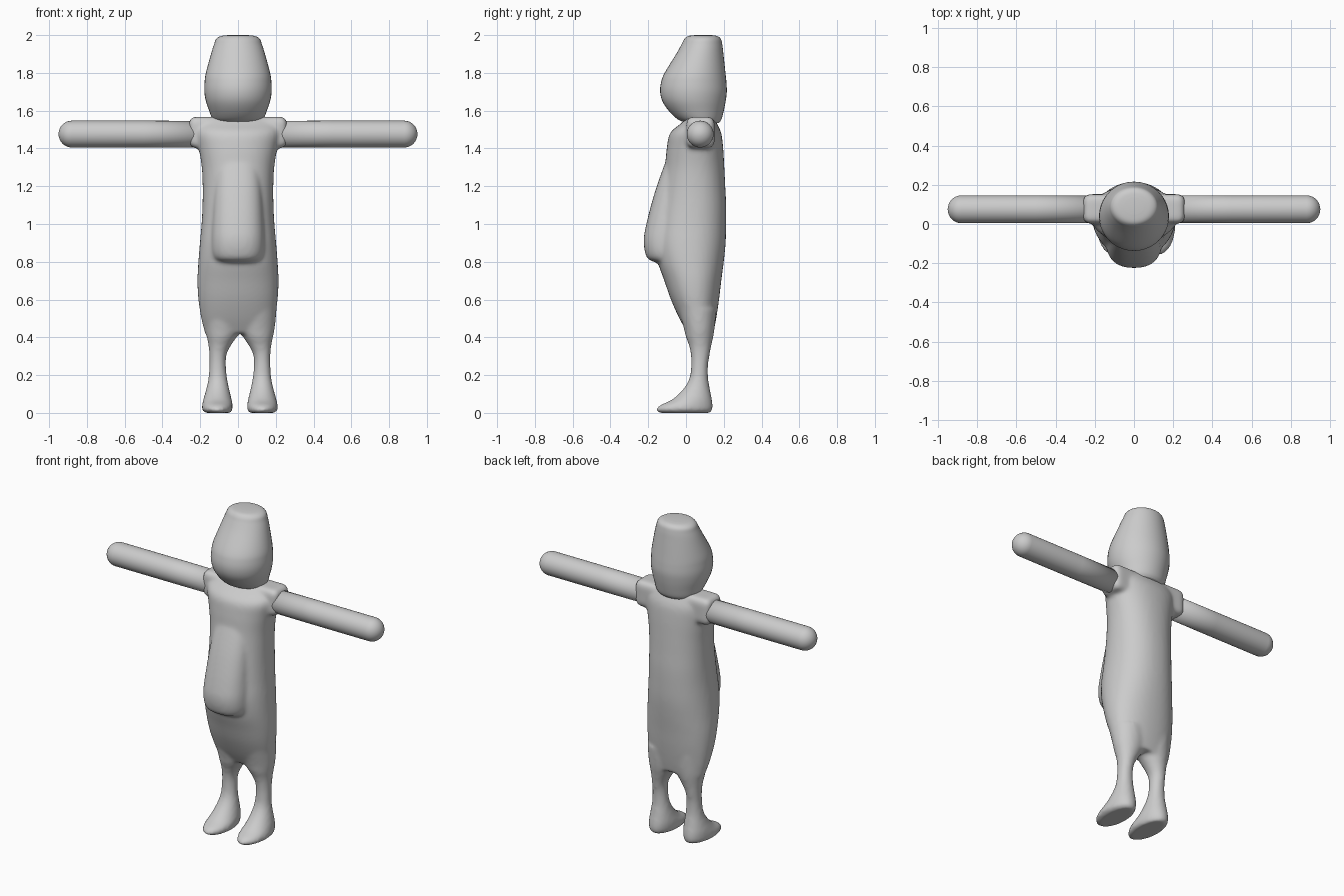
import bpy, bmesh, math
from mathutils import Vector

SEG = 40


def spline(rows, steps=5):
    """Catmull-Rom interpolation of section rows."""
    rows = [Vector(r) for r in rows]
    out = []
    for i in range(len(rows) - 1):
        p0, p1, p2 = rows[max(i - 1, 0)], rows[i], rows[i + 1]
        p3 = rows[min(i + 2, len(rows) - 1)]
        for k in range(steps):
            t = k / steps
            out.append(p1 + (p2 - p0) * (t / 2)
                       + (p0 * 2 - p1 * 5 + p2 * 4 - p3) * (t * t / 2)
                       + (p1 * 3 - p0 - p2 * 3 + p3) * (t ** 3 / 2))
    return out + [rows[-1]]


def loft(bm, rows, power=2.0):
    """Skin closed rings; each row is (z, x_min, x_max, y_front, y_back)."""
    rings = []
    for z, x0, x1, y0, y1 in spline(rows):
        ring = []
        for i in range(SEG):
            a = math.tau * i / SEG
            c, s = math.cos(a), math.sin(a)
            u = math.copysign(abs(c) ** (2 / power), c)
            v = math.copysign(abs(s) ** (2 / power), s)
            ring.append(bm.verts.new(((x0 + x1) / 2 + u * (x1 - x0) / 2,
                                      (y0 + y1) / 2 + v * (y1 - y0) / 2, z)))
        rings.append(ring)
    for a, b in zip(rings, rings[1:]):
        for i in range(SEG):
            j = (i + 1) % SEG
            bm.faces.new((a[i], a[j], b[j], b[i]))
    bm.faces.new(rings[0][::-1])
    bm.faces.new(rings[-1])


def sym(rows):
    return [(z, -h, h, f, b) for z, h, f, b in rows]


def finish(bm, name):
    bmesh.ops.recalc_face_normals(bm, faces=bm.faces)
    for f in bm.faces:
        f.smooth = True
    me = bpy.data.meshes.new(name)
    bm.to_mesh(me)
    bm.free()
    ob = bpy.data.objects.new(name, me)
    bpy.context.collection.objects.link(ob)
    return ob


# Torso
bm = bmesh.new()
loft(bm, sym([
    (0.42, 0.175, 0.01, 0.145), (0.50, 0.195, -0.035, 0.16), (0.60, 0.21, -0.08, 0.175),
    (0.70, 0.215, -0.115, 0.187), (0.80, 0.21, -0.15, 0.20), (0.90, 0.202, -0.165, 0.21),
    (1.00, 0.193, -0.155, 0.213), (1.10, 0.188, -0.14, 0.213), (1.20, 0.187, -0.125, 0.208),
    (1.30, 0.192, -0.112, 0.203), (1.40, 0.208, -0.102, 0.197), (1.48, 0.225, -0.085, 0.187),
    (1.53, 0.22, -0.03, 0.165), (1.565, 0.20, 0.01, 0.145)]), 2.2)

# Belly pouch
loft(bm, sym([
    (0.79, 0.09, -0.13, 0.05), (0.81, 0.125, -0.195, 0.05), (0.85, 0.14, -0.217, 0.05),
    (0.92, 0.142, -0.224, 0.05), (1.00, 0.138, -0.21, 0.05), (1.10, 0.132, -0.185, 0.05),
    (1.20, 0.125, -0.155, 0.05), (1.32, 0.11, -0.112, 0.05), (1.40, 0.08, -0.08, 0.05)]), 2.4)

# Legs with feet, mirrored about a slightly offset centre
LEG = [(0.0, 0.05, 0.18, -0.14, 0.13), (0.015, 0.04, 0.20, -0.158, 0.14),
       (0.04, 0.038, 0.20, -0.138, 0.142), (0.07, 0.043, 0.194, -0.075, 0.138),
       (0.12, 0.055, 0.18, -0.02, 0.128), (0.18, 0.067, 0.167, 0.017, 0.118),
       (0.25, 0.074, 0.162, 0.027, 0.117), (0.31, 0.070, 0.162, 0.025, 0.126),
       (0.36, 0.045, 0.167, 0.015, 0.135), (0.40, 0.018, 0.175, 0.0, 0.144),
       (0.45, -0.01, 0.185, -0.012, 0.152), (0.55, -0.02, 0.195, -0.04, 0.16)]
for s in (-1, 1):
    loft(bm, [(z, 0.01 + s * (a if s > 0 else b), 0.01 + s * (b if s > 0 else a), f, k)
              for z, a, b, f, k in LEG])

# Short sleeves
for s in (-1, 1):
    geo = bmesh.ops.create_cube(bm, size=1)["verts"]
    for v in geo:
        v.co = Vector((s * 0.175 + v.co.x * 0.17, 0.077 + v.co.y * 0.15, 1.485 + v.co.z * 0.165))
    edges = list({e for v in geo for e in v.link_edges})
    bmesh.ops.bevel(bm, geom=edges, offset=0.035, segments=4, profile=0.5, affect='EDGES')

# Fuse the body into one smooth skin
body = finish(bm, "body")
m = body.modifiers.new("fuse", 'REMESH')
m.mode = 'VOXEL'
m.voxel_size = 0.011
m.use_smooth_shade = True
m = body.modifiers.new("soften", 'SMOOTH')
m.factor = 0.5
m.iterations = 8

# Head with flat crown
bm = bmesh.new()
loft(bm, sym([
    (1.535, 0.115, 0.0, 0.175), (1.555, 0.135, -0.045, 0.188), (1.60, 0.153, -0.092, 0.20),
    (1.65, 0.17, -0.125, 0.21), (1.70, 0.178, -0.137, 0.216), (1.75, 0.177, -0.132, 0.214),
    (1.80, 0.17, -0.113, 0.209), (1.90, 0.143, -0.052, 0.198), (1.95, 0.127, -0.024, 0.192),
    (1.98, 0.115, -0.008, 0.184), (1.995, 0.09, 0.012, 0.165), (2.0, 0.05, 0.05, 0.135)]))
finish(bm, "head")

# Arms: round-ended tubes
for s, side in ((-1, "left"), (1, "right")):
    bm = bmesh.new()
    prof = [(0.15, 0.07), (0.50, 0.071)]
    prof += [(0.88 + 0.07 * math.sin(t), 0.071 * math.cos(t))
             for t in (math.pi / 2 * i / 8 for i in range(8))] + [(0.95, 0.004)]
    rings = [[bm.verts.new((s * x, 0.075 + r * math.cos(math.tau * i / 32),
                            1.476 + r * math.sin(math.tau * i / 32))) for i in range(32)]
             for x, r in prof]
    for a, b in zip(rings, rings[1:]):
        for i in range(32):
            j = (i + 1) % 32
            bm.faces.new((a[i], a[j], b[j], b[i]))
    bm.faces.new(rings[0])
    bm.faces.new(rings[-1])
    finish(bm, side + "_arm")
